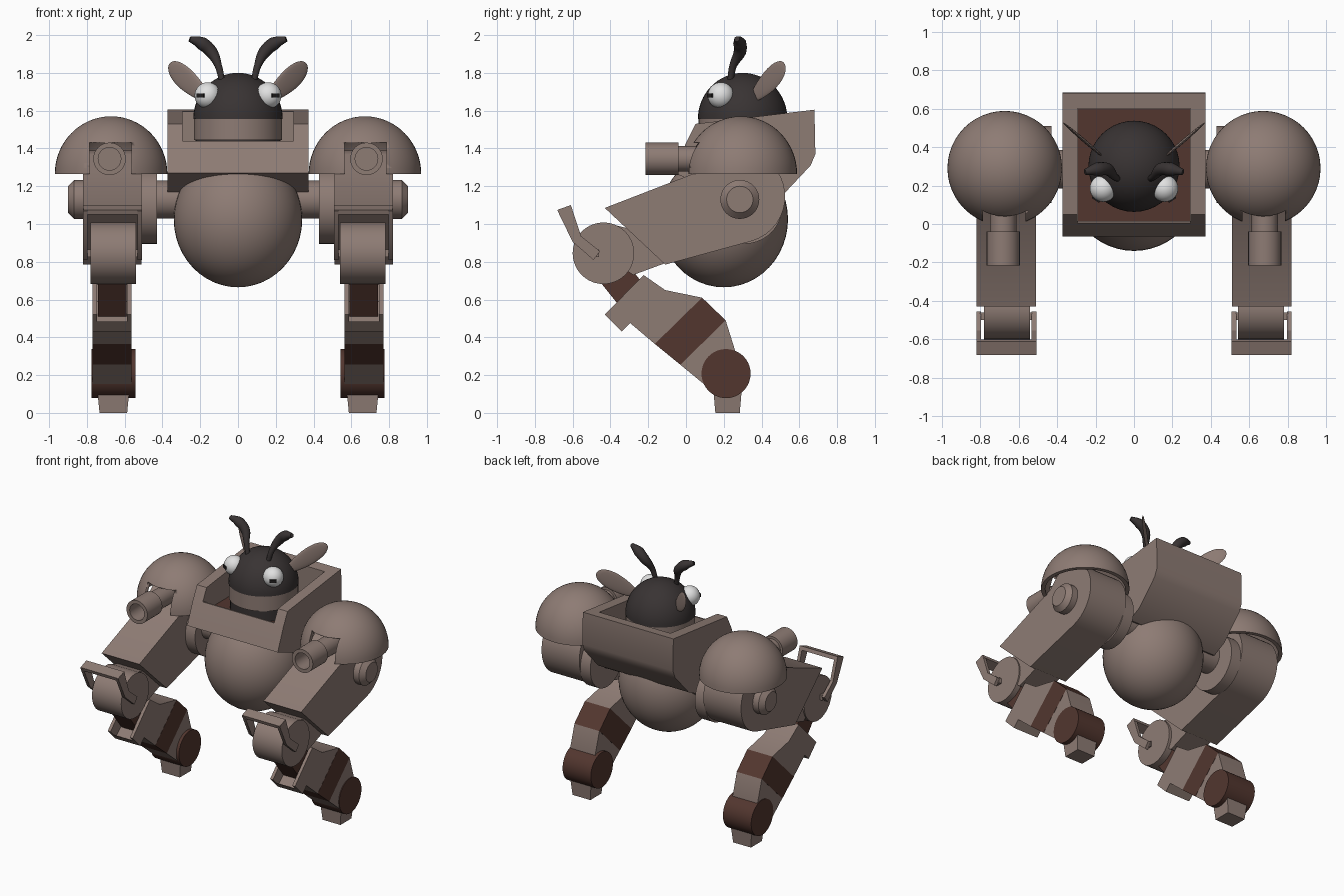
import bpy, bmesh, math
from mathutils import Matrix, Vector

if "Cube" in bpy.data.objects:
    bpy.data.objects.remove(bpy.data.objects["Cube"])


def material(name, rgb):
    m = bpy.data.materials.new(name)
    m.diffuse_color = (*rgb, 1)
    m.use_nodes = True
    m.node_tree.nodes["Principled BSDF"].inputs["Base Color"].default_value = m.diffuse_color
    return m


BEIGE = material("warm grey metal", (0.27, 0.20, 0.175))
BROWN = material("dark brown metal", (0.085, 0.037, 0.028))
DARK = material("charcoal", (0.040, 0.033, 0.033))
WHITE = material("eye white", (0.75, 0.75, 0.75))
BLACK = material("pupil", (0.015, 0.013, 0.013))
ALONG_X = Matrix.Rotation(math.pi / 2, 4, 'Y')
ALONG_FRONT = Matrix.Rotation(math.pi / 2, 4, 'X')


def finish(name, bm, mat, mirror=False, smooth=True):
    bmesh.ops.remove_doubles(bm, verts=bm.verts, dist=1e-5)
    bmesh.ops.recalc_face_normals(bm, faces=bm.faces)
    me = bpy.data.meshes.new(name)
    bm.to_mesh(me)
    bm.free()
    ob = bpy.data.objects.new(name, me)
    bpy.context.collection.objects.link(ob)
    if mat:
        me.materials.append(mat)
    if smooth:
        bpy.ops.object.select_all(action='DESELECT')
        ob.select_set(True)
        bpy.context.view_layer.objects.active = ob
        bpy.ops.object.shade_smooth_by_angle(angle=math.radians(30))
    if mirror:
        ob.modifiers.new("mirror", 'MIRROR')
    return ob


def prism(name, pts, x0, x1, mat, mirror=False):
    """Side profile of (y, z) points extruded from x0 to x1."""
    bm = bmesh.new()
    f = bm.faces.new([bm.verts.new((x0, y, z)) for y, z in pts])
    r = bmesh.ops.extrude_face_region(bm, geom=[f])
    moved = [v for v in r['geom'] if isinstance(v, bmesh.types.BMVert)]
    bmesh.ops.translate(bm, verts=moved, vec=(x1 - x0, 0, 0))
    return finish(name, bm, mat, mirror)


def rect(y0, y1, z0, z1):
    return [(y0, z0), (y1, z0), (y1, z1), (y0, z1)]


def lathe(name, profile, loc, mat, turn=Matrix(), mirror=False, segs=40):
    """Profile of (radius, height) points spun about a turned axis."""
    bm = bmesh.new()
    vs = [bm.verts.new((r, 0, h)) for r, h in profile]
    es = [bm.edges.new(p) for p in zip(vs, vs[1:])]
    bmesh.ops.spin(bm, geom=vs + es, cent=(0, 0, 0), axis=(0, 0, 1),
                   angle=2 * math.pi, steps=segs, use_merge=True)
    bm.transform(Matrix.Translation(loc) @ turn)
    return finish(name, bm, mat, mirror)


def drum(r, x0, x1, bevel=0.0):
    return [(0, x0), (r, x0), (r, x1 - bevel), (r - bevel, x1), (0, x1)]


def arc(r, h, a0, a1, n=16):
    out = []
    for i in range(n + 1):
        a = math.radians(a0 + (a1 - a0) * i / n)
        out.append((max(0, r * math.cos(a)), h * math.sin(a)))
    return out


def cut(ob, cutter):
    cutter.hide_render = True
    cutter.hide_viewport = True
    m = ob.modifiers.new("cut", 'BOOLEAN')
    m.operation, m.solver, m.object = 'DIFFERENCE', 'EXACT', cutter
    while ob.modifiers[0] != m:
        ob.modifiers.move(len(ob.modifiers) - 1, 0)
        break


# Belly and cockpit tub
lathe("belly", arc(0.34, 0.36, -90, 90, 24), (0, 0.2, 1.025), BEIGE, segs=48)
tub = prism("cockpit_tub", [(-0.065, 1.27), (0, 1.43), (0.05, 1.53), (0.68, 1.605),
                            (0.685, 1.37), (0.66, 1.31), (0.5, 1.14), (0.4, 1.09)],
            -0.372, 0.372, BEIGE)
cut(tub, prism("cockpit_cutter", [(-0.3, 1.44), (0.015, 1.44), (0.015, 1.36),
                                  (0.6, 1.36), (0.6, 1.8), (-0.3, 1.8)],
               -0.293, 0.293, BEIGE))
prism("cockpit_floor", rect(0.016, 0.599, 1.357, 1.364), -0.292, 0.292, BROWN)

# Head: neck, collar and dome
HEAD = (0, 0.3, 1.555)
lathe("neck", drum(0.225, -0.19, -0.1), HEAD, DARK)
lathe("collar", drum(0.234, -0.11, 0.0), HEAD, BEIGE)
lathe("head_dome", [(0, 0)] + arc(0.237, 0.245, 0, 90), HEAD, DARK)

# Eyes with thin pupils facing forwards and outwards
eye = Vector((0.16, 0.185, 1.68))
look = Vector((0.55, -0.83, 0.0)).normalized()
lathe("eye", arc(0.07, 0.07, -90, 90), eye, WHITE, mirror=True, segs=28)
bm = bmesh.new()
bmesh.ops.create_cube(bm, size=1)
bm.transform(Matrix.Translation(eye + look * 0.07) @ look.to_track_quat('Z', 'Y').to_matrix().to_4x4()
             @ Matrix.Diagonal((0.045, 0.022, 0.009, 1)))
finish("pupil", bm, BLACK, True, False)

# Ears: thin upright paddles, narrow at the root
root, along = Vector((0.15, 0.34, 1.655)), Vector((0.215, 0.185, 0.19))
length = along.length
u = along.normalized()
n = Vector((0.65, -0.76, 0)).normalized()
u = (u - n * u.dot(n)).normalized()
basis = Matrix((u, n.cross(u), n)).transposed().to_4x4()
bm = bmesh.new()
bmesh.ops.create_uvsphere(bm, u_segments=28, v_segments=10, radius=1)
for v in bm.verts:
    t = (v.co.x + 1) / 2
    v.co = (t * length, v.co.y * (0.045 + 0.03 * t), v.co.z * 0.009)
bm.transform(Matrix.Translation(root) @ basis)
finish("ear", bm, BEIGE, True)

# Antennae: tapered curved horns flaring near the tip
for s in (-1, 1):
    cu = bpy.data.curves.new("antenna", 'CURVE')
    cu.dimensions, cu.bevel_depth, cu.bevel_resolution = '3D', 1.0, 3
    cu.resolution_u, cu.use_fill_caps = 4, True
    path = [(0.085, 0.235, 1.76, 0.016), (0.105, 0.25, 1.84, 0.02), (0.14, 0.285, 1.91, 0.033),
            (0.19, 0.285, 1.955, 0.036), (0.255, 0.27, 1.98, 0.015)]
    sp = cu.splines.new('BEZIER')
    sp.bezier_points.add(len(path) - 1)
    for p, (x, y, z, r) in zip(sp.bezier_points, path):
        p.co, p.radius = (s * x, y, z), r
        p.handle_left_type = p.handle_right_type = 'AUTO'
    cu.materials.append(DARK)
    bpy.context.collection.objects.link(bpy.data.objects.new("antenna", cu))

# Shoulder: hollow pauldron with a notch for the cannon, axle and hub
outer, inner = arc(0.298, 0.305, 90, 0), arc(0.27, 0.277, 0, 90)
pauldron = lathe("pauldron", outer + inner, (0.672, 0.29, 1.265), BEIGE, mirror=True, segs=48)
cut(pauldron, prism("pauldron_cutter", rect(-0.2, 0.14, 1.1, 1.43), 0.565, 0.785, BEIGE))
lathe("shoulder_axle", drum(0.1, 0.25, 0.52), (0, 0.285, 1.13), BEIGE, ALONG_X, True)
lathe("shoulder_disc", drum(0.2, 0.43, 0.515), (0, 0.31, 1.095), BEIGE, ALONG_X, True)
lathe("shoulder_hub", drum(0.103, 0.8, 0.9, 0.033), (0, 0.285, 1.13), BEIGE, ALONG_X, True)

# Upper arm: long box with a rounded rear end
end = [(0.28 + r * math.cos(math.radians(a)), 1.145 + r * math.sin(math.radians(a)))
       for r in (0.245,) for a in range(-75, 116, 10)]
prism("upper_arm", [(-0.43, 1.085), (-0.11, 0.785)] + end + [(0.1, 1.29)], 0.51, 0.82, BEIGE, True)
prism("elbow_fork", [(-0.4, 1.0), (-0.45, 0.85), (-0.28, 0.73), (-0.09, 0.8), (-0.2, 0.95)],
      0.56, 0.77, BEIGE, True)

# Shoulder cannon with hollow muzzle
lathe("cannon", [(0, 0.06), (0.06, 0.06), (0.06, 0.215), (0.086, 0.215), (0.086, 0.04),
                 (0.068, 0.04), (0.068, -0.15), (0, -0.15)],
      (0.68, 0, 1.345), BEIGE, ALONG_FRONT, True, 32)

# Elbow drum and the strap handle around it
lathe("elbow_drum", drum(0.163, 0.54, 0.78), (0, -0.437, 0.845), BEIGE, ALONG_X, True)
strap = [(-0.455, 0.855), (-0.49, 0.81), (-0.6, 0.905), (-0.68, 1.07), (-0.61, 1.10), (-0.555, 0.935)]
for x0, x1 in ((0.508, 0.532), (0.796, 0.82)):
    prism("handle_side", strap, x0, x1, BEIGE, True)
prism("handle_bar", [(-0.67, 1.05), (-0.68, 1.075), (-0.61, 1.1), (-0.6, 1.075)],
      0.509, 0.819, BEIGE, True)
for x0, x1 in ((0.53, 0.56), (0.77, 0.8)):
    prism("handle_pin", rect(-0.5, -0.46, 0.825, 0.865), x0, x1, BEIGE, True)

# Lower leg: knee link, open socket, shin, band and ankle block
prism("knee_link", [(-0.46, 0.7), (-0.3, 0.5), (-0.16, 0.6), (-0.32, 0.8)], 0.59, 0.74, BROWN, True)
shin = prism("shin", [(-0.43, 0.52), (-0.34, 0.43), (-0.295, 0.475), (-0.165, 0.365),
                      (0.085, 0.61), (-0.11, 0.65), (-0.225, 0.73)], 0.565, 0.77, BEIGE, True)
cut(shin, prism("shin_cutter", [(-0.48, 0.53), (-0.36, 0.465), (-0.22, 0.59), (-0.2, 0.68), (-0.28, 0.8)],
                0.588, 0.747, BEIGE))
prism("shin_band", [(-0.165, 0.365), (-0.03, 0.255), (0.21, 0.49), (0.085, 0.61)], 0.564, 0.771, BROWN, True)
prism("ankle_block", [(-0.03, 0.255), (0.11, 0.14), (0.25, 0.2), (0.26, 0.33), (0.21, 0.49)],
      0.565, 0.77, BEIGE, True)
lathe("ankle_drum", drum(0.13, 0.543, 0.775), (0, 0.212, 0.208), BROWN, ALONG_X, True)

# Foot: tapered block
bm = bmesh.new()
bmesh.ops.create_cube(bm, size=1)
for v in bm.verts:
    k = 1.0 if v.co.z > 0 else 0.86
    v.co = (0.66 + v.co.x * 0.17 * k, 0.22 + v.co.y * 0.15 * k, 0.06 + v.co.z * 0.12)
finish("foot", bm, BEIGE, True, False)
